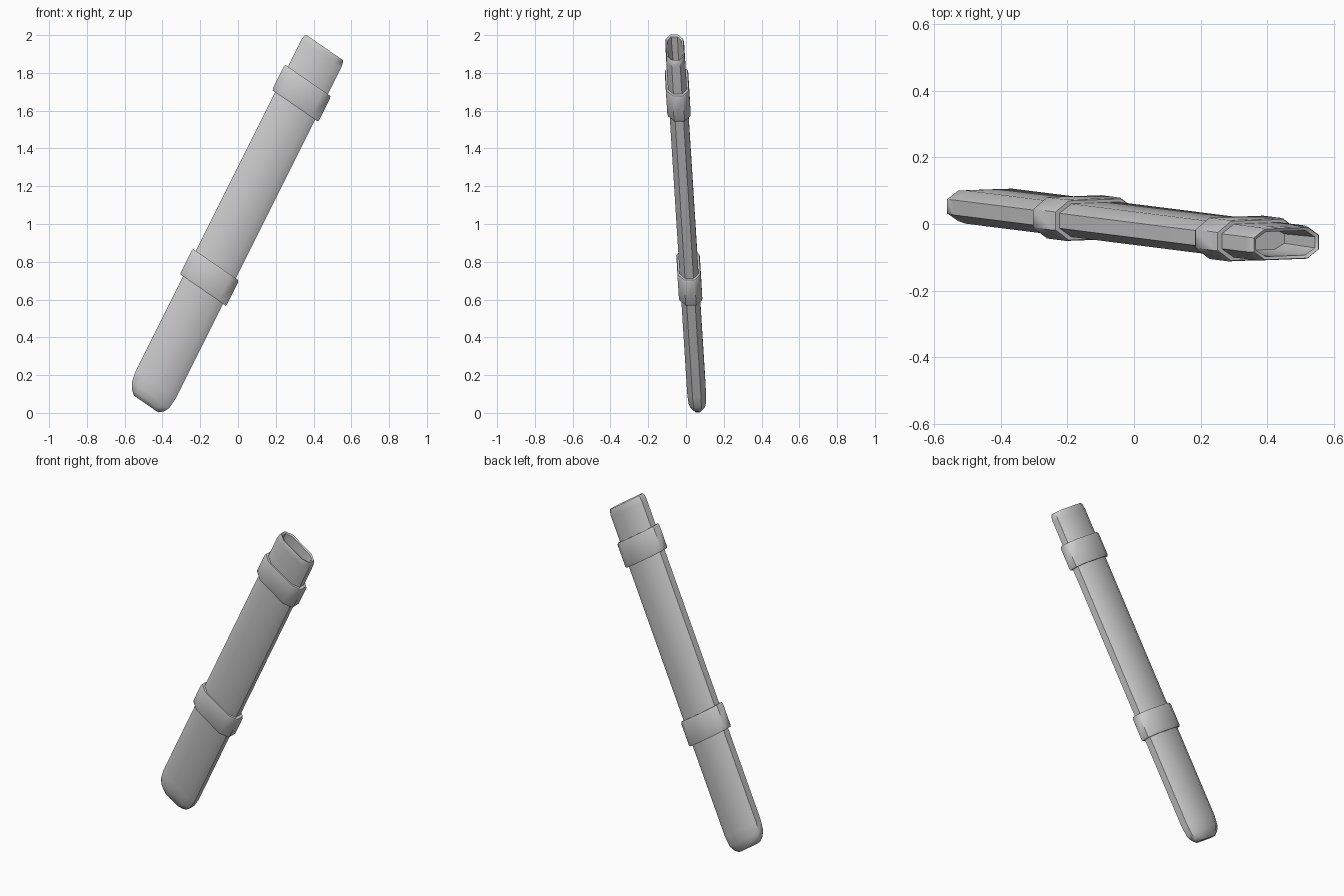
import bpy, bmesh
from mathutils import Vector

if "Cube" in bpy.data.objects:
    bpy.data.objects.remove(bpy.data.objects["Cube"])

WIDE = Vector((0.106, 0.004, -0.073))   # half width direction (slanted)
THICK = Vector((0, 0.05, 0))            # half thickness direction


def axis(z):
    # Centre line of the leaning sheath
    return Vector((-0.01 + 0.5 * (z - 1), -0.063 * (z - 1), z))


def section(z, kw, kt):
    # Chamfered rectangle at height z, scaled in width and thickness
    a, b = 0.66, 0.45
    pts = [(1, -b), (1, b), (a, 1), (-a, 1), (-1, b), (-1, -b), (-a, -1), (a, -1)]
    return [axis(z) + WIDE * kw * u + THICK * kt * t for u, t in pts]


def loft(name, rings, closed=False):
    # Skin the sections; closed joins last ring to first, otherwise cap both ends
    bm = bmesh.new()
    loops = [[bm.verts.new(p) for p in section(*r)] for r in rings]
    pairs = list(zip(loops, loops[1:]))
    if closed:
        pairs.append((loops[-1], loops[0]))
    for lo, hi in pairs:
        for i in range(8):
            j = (i + 1) % 8
            bm.faces.new((lo[i], lo[j], hi[j], hi[i]))
    if not closed:
        bm.faces.new(loops[0][::-1])
        bm.faces.new(loops[-1])
    bmesh.ops.recalc_face_normals(bm, faces=bm.faces)
    mesh = bpy.data.meshes.new(name)
    bm.to_mesh(mesh)
    bm.free()
    ob = bpy.data.objects.new(name, mesh)
    bpy.context.collection.objects.link(ob)
    bpy.ops.object.select_all(action='DESELECT')
    bpy.context.view_layer.objects.active = ob
    ob.select_set(True)
    bpy.ops.object.shade_smooth_by_angle(angle=0.9)
    return ob


# Sheath body: rounded closed tip, open mouth with a shallow hollow
loft("sheath_body", [
    (0.047, 0.60, 0.50), (0.066, 0.80, 0.76), (0.095, 0.94, 0.92), (0.15, 1, 1),
    (1.90, 1, 1), (1.925, 0.97, 0.97), (1.935, 0.92, 0.92),
    (1.93, 0.84, 0.74), (1.75, 0.82, 0.62)])

# Two raised bands around the body
for name, z0, z1 in (("lower_band", 0.65, 0.785), ("upper_band", 1.625, 1.76)):
    loft(name, [
        (z0, 0.97, 0.95), (z0, 1.12, 1.18), (z0 + 0.01, 1.16, 1.24),
        (z1 - 0.01, 1.16, 1.24), (z1, 1.12, 1.18), (z1, 0.97, 0.95)], closed=True)
